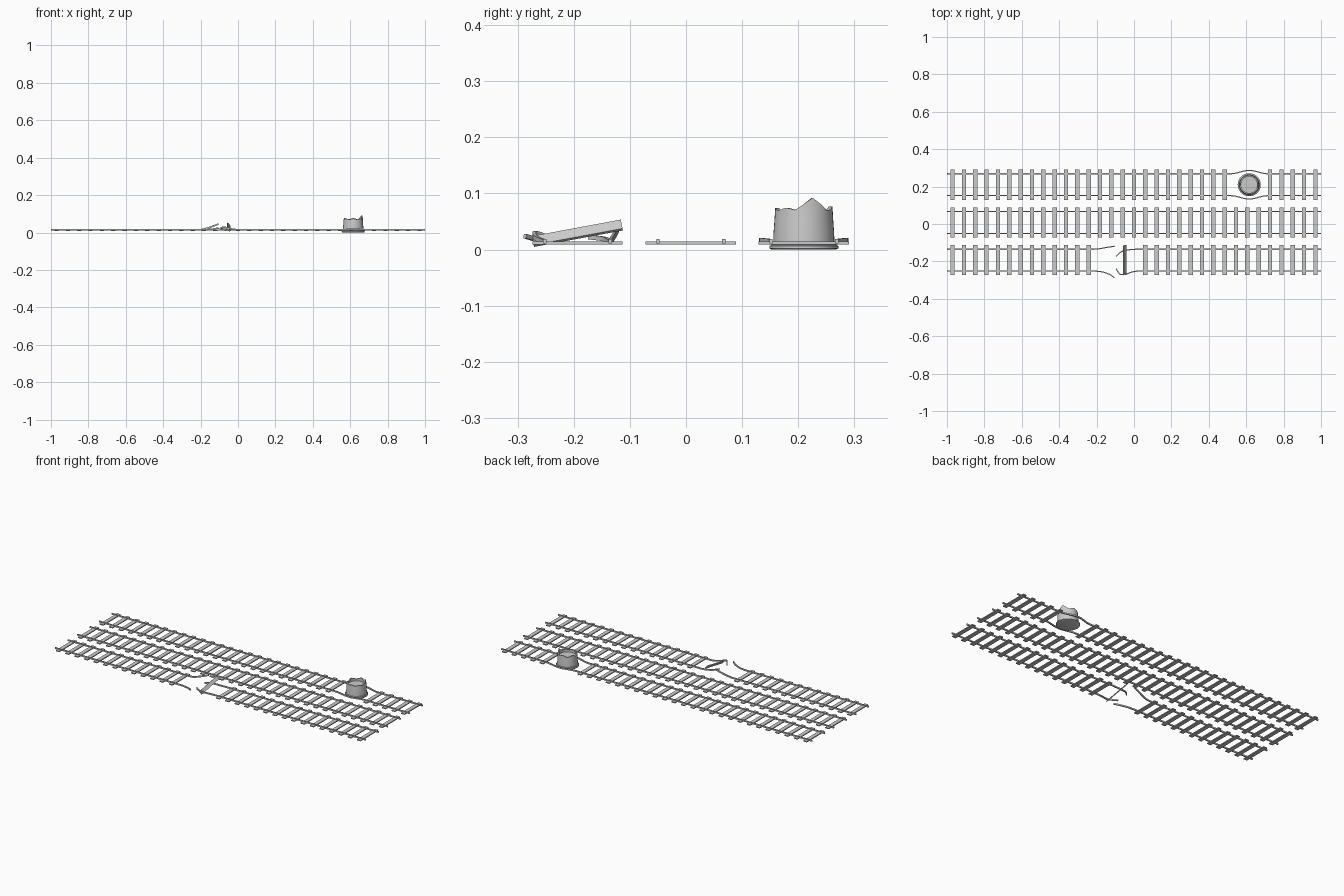
import bpy, bmesh, math
from mathutils import Vector, Matrix

if "Cube" in bpy.data.objects:
    bpy.data.objects.remove(bpy.data.objects["Cube"])

TRACKS = {"far": 0.21, "middle": 0.0085, "near": -0.1935}
HALF = 0.0585          # half the gauge
STEP = 1.94 / 32       # sleeper spacing
RZ = 0.0147            # rail centre height


def finish(bm, name, smooth=False):
    bmesh.ops.recalc_face_normals(bm, faces=bm.faces)
    me = bpy.data.meshes.new(name)
    bm.to_mesh(me)
    bm.free()
    ob = bpy.data.objects.new(name, me)
    bpy.context.collection.objects.link(ob)
    if smooth:
        bpy.context.view_layer.objects.active = ob
        ob.select_set(True)
        bpy.ops.object.shade_smooth_by_angle(angle=math.radians(35))
        ob.select_set(False)
    return ob


def add_box(bm, loc, size, rot=Matrix()):
    m = Matrix.Translation(loc) @ rot @ Matrix.Diagonal((*size, 1))
    bmesh.ops.create_cube(bm, size=1, matrix=m)


def curve_points(keys, n=5):
    """Catmull-Rom through the key points."""
    k = [Vector(p) for p in keys]
    k = [k[0]] + k + [k[-1]]
    out = []
    for a, b, c, d in zip(k, k[1:], k[2:], k[3:]):
        for i in range(n):
            t = i / n
            out.append(0.5 * (2*b + (c - a)*t + (2*a - 5*b + 4*c - d)*t*t
                              + (3*b - a - 3*c + d)*t**3))
    return out + [k[-1]]


def rail(name, pts):
    """Sweep a small rectangular rail section along points."""
    w, h = 0.003, 0.004
    bm = bmesh.new()
    rings = []
    for i, p in enumerate(pts):
        d = (pts[min(i + 1, len(pts) - 1)] - pts[max(i - 1, 0)]).normalized()
        side = d.cross(Vector((0, 0, 1))).normalized()
        up = side.cross(d)
        rings.append([bm.verts.new(p + side*a*w + up*b*h)
                      for a, b in ((-1, -1), (1, -1), (1, 1), (-1, 1))])
    for r, s in zip(rings, rings[1:]):
        for j in range(4):
            bm.faces.new((r[j], r[(j+1) % 4], s[(j+1) % 4], s[j]))
    bm.faces.new(rings[0])
    bm.faces.new(rings[-1])
    finish(bm, name)


# sleepers, with gaps at the stump and at the break
GAPS = {"far": (25, 26, 27), "middle": (), "near": (13, 14, 15, 16)}
for track, cy in TRACKS.items():
    bm = bmesh.new()
    for i in range(33):
        if i not in GAPS[track]:
            add_box(bm, (-0.97 + i*STEP, cy, 0.0118), (0.023, 0.161, 0.0056))
    finish(bm, track + "_sleepers")

# straight rails of the middle track
for s, side in ((1, "back"), (-1, "front")):
    y = TRACKS["middle"] + s*HALF
    rail("middle_rail_" + side, [Vector((-1, y, RZ)), Vector((1, y, RZ))])

# far rails, pushed outwards around the stump
SX, SY = 0.616, TRACKS["far"]
for s, side in ((1, "back"), (-1, "front")):
    pts = [Vector((-1, SY + s*HALF, RZ))]
    for i in range(17):
        t = -1 + i/8
        bulge = 0.5 + 0.5*math.cos(math.pi*t)
        pts.append(Vector((SX + 0.1*t, SY + s*(HALF + 0.018*bulge), RZ + 0.002*bulge)))
    pts.append(Vector((1, SY + s*HALF, RZ)))
    rail("far_rail_" + side, pts)

# near rails, torn apart and bent at the break
NB, NF = TRACKS["near"] + HALF, TRACKS["near"] - HALF
BROKEN = {
    "left_back": (-1, [(-0.22, NB, RZ), (-0.19, NB + .002, RZ + .002),
                       (-0.145, -0.125, 0.03), (-0.105, -0.119, 0.045)]),
    "left_front": (-1, [(-0.21, NF, RZ), (-0.17, NF - .004, RZ + .001),
                        (-0.13, -0.27, 0.019), (-0.105, -0.287, 0.024)]),
    "right_back": (1, [(0.02, NB, RZ), (-0.02, NB - .002, RZ),
                       (-0.065, -0.147, 0.019), (-0.095, -0.172, 0.022)]),
    "right_front": (1, [(0.04, NF, RZ), (0.0, NF - .002, RZ),
                        (-0.045, -0.268, 0.021), (-0.075, -0.268, 0.029),
                        (-0.095, -0.24, 0.02)]),
}
for name, (end, keys) in BROKEN.items():
    k0 = Vector(keys[0])
    rail("broken_rail_" + name, [Vector((end, k0.y, k0.z))] + curve_points(keys))

# loose sleeper tipped up on the bent rails
bm = bmesh.new()
tilt = Matrix.Rotation(math.radians(10.5), 4, 'X') @ Matrix.Rotation(math.radians(50), 4, 'Y')
add_box(bm, (-0.05, TRACKS["near"], 0.029), (0.021, 0.161, 0.0056), tilt)
finish(bm, "loose_sleeper")

# hollow stump with a ragged rim, standing on a round foot
N = 40


def rim(i):
    a = (360*i/N + 180) % 360 - 180
    if abs(a - 18) < 28:
        return 0.092 - 0.017*abs(a - 18)/28
    if a > 46:
        return 0.073 + 0.004*math.sin(math.radians(a*5))
    return 0.072 + 0.002*math.sin(math.radians(a*7)) - (0.005 if abs(a) > 165 else 0)


PROFILE = [(.057, 0), (.0615, .002), (.0615, .0065), (.058, .008), (.058, .012),
           (.0545, .0135), (.054, .03), (.0525, .05), (.051, None), (.044, None),
           (.044, .058)]
bm = bmesh.new()
rings = []
for r, z in PROFILE:
    rings.append([bm.verts.new((SX + r*math.cos(2*math.pi*i/N),
                                SY + r*math.sin(2*math.pi*i/N),
                                rim(i) if z is None else z)) for i in range(N)])
for r, s in zip(rings, rings[1:]):
    for i in range(N):
        bm.faces.new((r[i], r[(i+1) % N], s[(i+1) % N], s[i]))
bm.faces.new(rings[0])
bm.faces.new(rings[-1])
finish(bm, "broken_stump", smooth=True)
